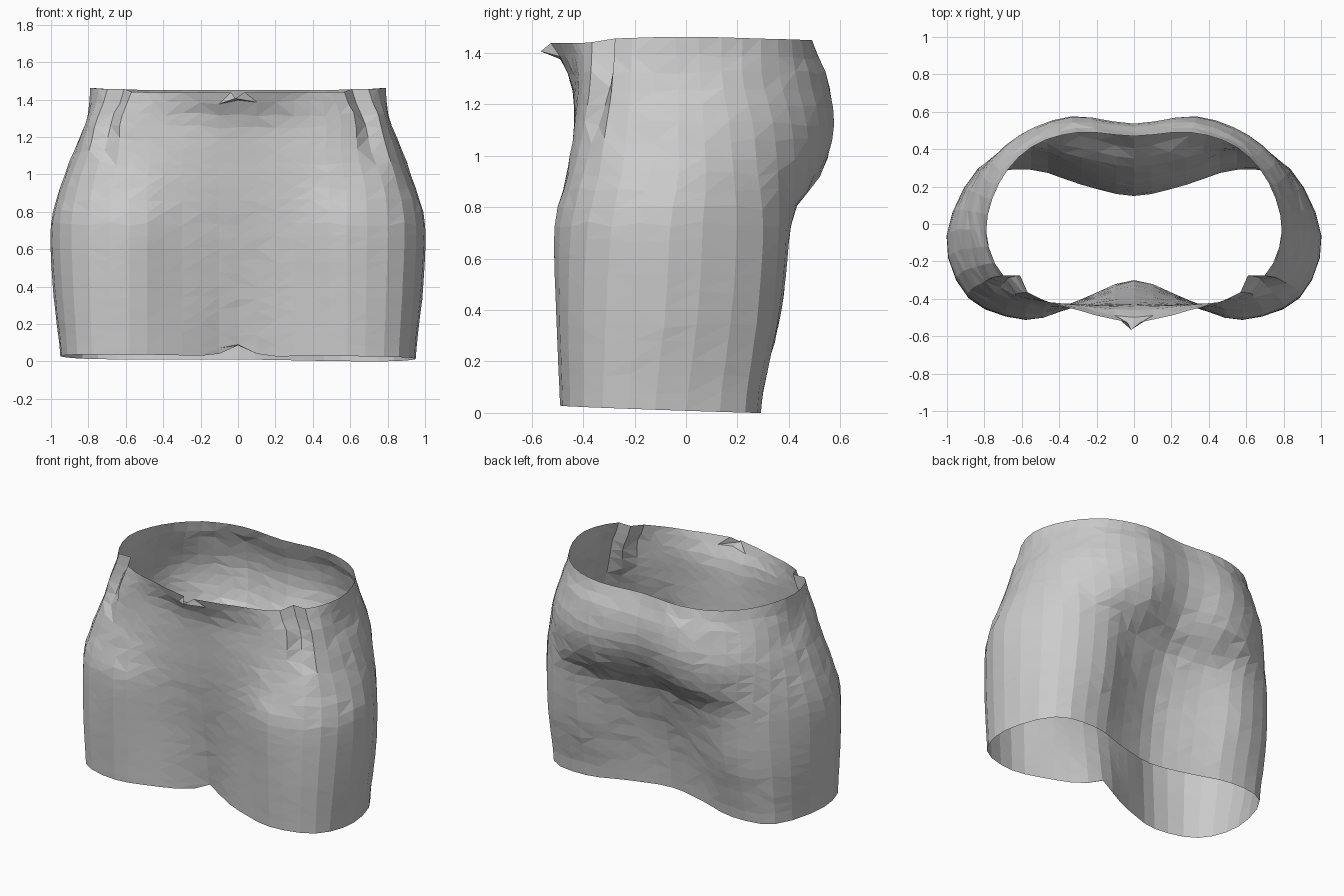
import bpy, bmesh, math, random

if "Cube" in bpy.data.objects:
    bpy.data.objects.remove(bpy.data.objects["Cube"])

random.seed(4)

# Half cross-sections from back centre round the right side to front centre:
# (height, back y, seven (x, y) points, front y)
LEVELS = [
    (0.02, .15, (.28, .21), (.55, .29), (.83, .23), (.95, -.12), (.86, -.40), (.58, -.49), (.30, -.41), -.30),
    (0.40, .20, (.28, .27), (.55, .37), (.84, .28), (.99, -.08), (.88, -.40), (.58, -.505), (.30, -.42), -.35),
    (0.75, .31, (.28, .36), (.55, .41), (.83, .30), (1.0, -.06), (.89, -.38), (.58, -.51), (.30, -.44), -.40),
    (0.93, .45, (.30, .52), (.58, .47), (.83, .28), (.95, -.03), (.86, -.34), (.58, -.46), (.30, -.44), -.42),
    (1.12, .53, (.33, .575), (.62, .47), (.81, .26), (.88, -.03), (.80, -.31), (.55, -.42), (.30, -.435), -.43),
    (1.30, .525, (.33, .55), (.60, .43), (.77, .22), (.81, -.03), (.76, -.29), (.55, -.40), (.30, -.43), -.45),
    (1.455, .47, (.30, .49), (.55, .41), (.72, .22), (.79, -.04), (.70, -.28), (.50, -.40), (.30, -.46), -.53),
]
SUB, ROWS = 3, 22


def catmull(a, b, c, d, t):
    return .5 * (2 * b + (c - a) * t + (2 * a - 5 * b + 4 * c - d) * t * t
                 + (3 * b - a - 3 * c + d) * t ** 3)


def ring(level):
    """Mirror a half section and smooth it into a closed loop."""
    _, back, *side, front = level
    half = [(0, back), *side, (0, front)]
    pts = half + [(-x, y) for x, y in reversed(side)]
    n = len(pts)
    out = []
    for i in range(n):
        q = [pts[(i + k) % n] for k in (-1, 0, 1, 2)]
        for s in range(SUB):
            out.append([catmull(*[p[ax] for p in q], s / SUB) for ax in (0, 1)])
    return out


rings = [ring(l) for l in LEVELS]
heights = [l[0] for l in LEVELS]
COLS = len(rings[0])
MID = COLS // 2


def section(z):
    """Loop at any height, interpolated between the drawn sections."""
    i = max(k for k in range(len(heights) - 1) if heights[k] <= z + 1e-6)
    t = (z - heights[i]) / (heights[i + 1] - heights[i])
    ids = [min(max(i + k, 0), len(rings) - 1) for k in (-1, 0, 1, 2)]
    return [[catmull(*[rings[k][c][ax] for k in ids], t) for ax in (0, 1)]
            for c in range(COLS)]


bm = bmesh.new()
grid = []
for r in range(ROWS + 1):
    f = r / ROWS
    z0 = heights[0] + (heights[-1] - heights[0]) * f
    row = []
    for c, (x, y) in enumerate(section(z0)):
        z = z0
        # Slanted pocket crease at each front hip
        u = min(c, COLS - c) / SUB
        if z0 > 1.05:
            depth = .055 * math.sin(math.pi * min(1, (z0 - 1.05) / .30) * .5)
            k = math.exp(-((u - 5.33) / .2) ** 2) * depth
            x -= math.copysign(k * .6, x)
            y += k
        # Uneven hem and waist edge
        if r == 0:
            z += -.035 * y - .008 * x
        elif r == ROWS:
            z += .012 * math.exp(-(y / .3) ** 2) * (1 if abs(x) > .5 else 0) + (y < -.3) * -.012
        else:
            z += random.uniform(-.012, .012)
        row.append(bm.verts.new((x, y, z)))
    grid.append(row)

# Hem vent and waist nick at front centre
grid[0][MID].co.z = .09
for c in (MID - 1, MID + 1):
    grid[0][c].co.z = .045
nick = grid[ROWS][MID].co
nick.x, nick.y, nick.z = -.015, -.565, 1.41
for c in (MID - 1, MID + 1):
    v = grid[ROWS][c].co
    v.x *= .35
    v.y = -.525

# Flat triangles with a random diagonal
for r in range(ROWS):
    for c in range(COLS):
        d = (c + 1) % COLS
        a, b, e, g = grid[r][c], grid[r][d], grid[r + 1][d], grid[r + 1][c]
        tris = ((a, b, e), (a, e, g)) if random.random() < .5 else ((a, b, g), (b, e, g))
        for t in tris:
            bm.faces.new(t)
bmesh.ops.recalc_face_normals(bm, faces=bm.faces)
zmin = min(v.co.z for v in bm.verts)
for v in bm.verts:
    v.co.z -= zmin

mesh = bpy.data.meshes.new("skirt")
bm.to_mesh(mesh)
bm.free()
skirt = bpy.data.objects.new("skirt", mesh)
bpy.context.collection.objects.link(skirt)
